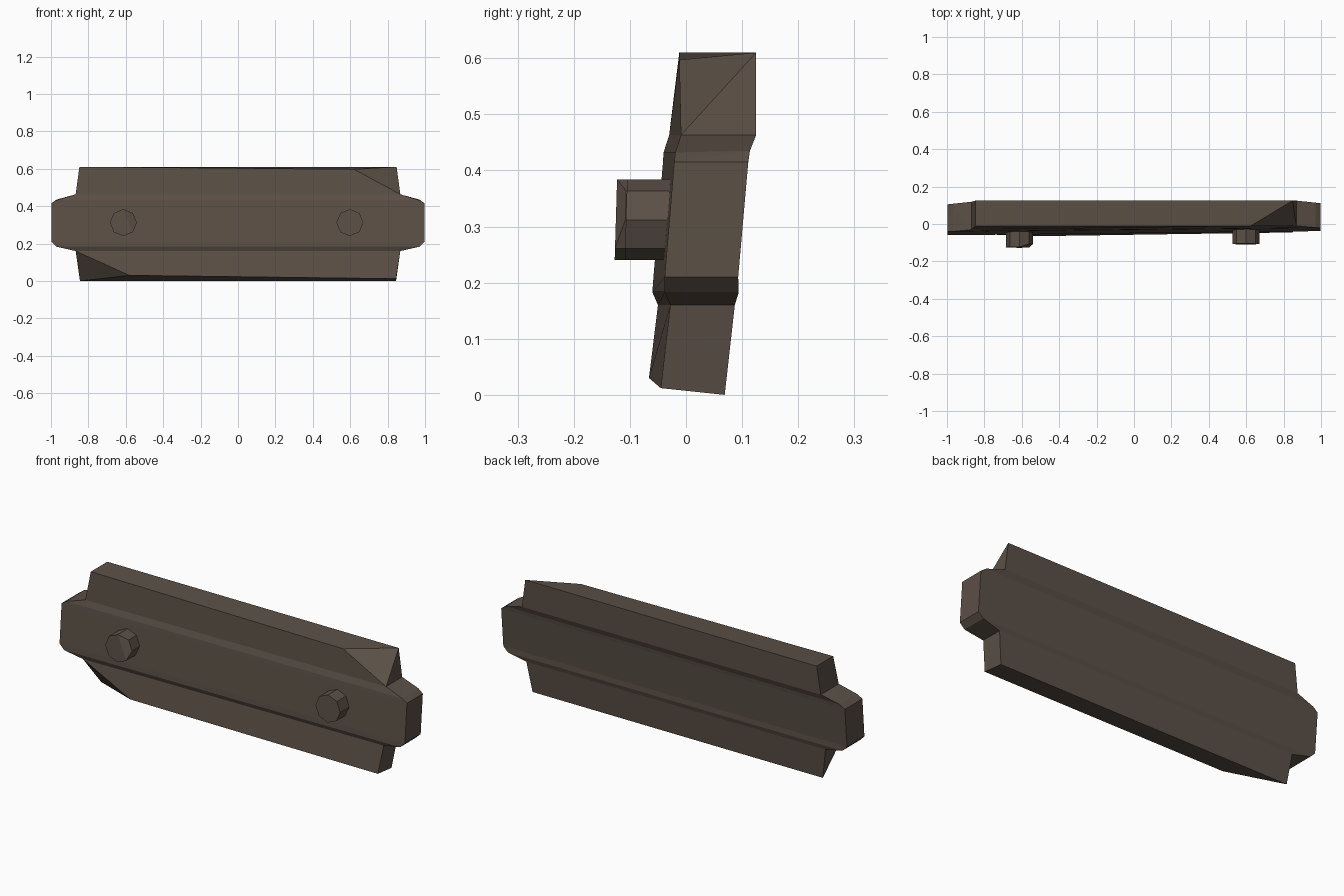
import bpy, bmesh, math

if "Cube" in bpy.data.objects:
    bpy.data.objects.remove(bpy.data.objects["Cube"])

# One dark weathered brown
brown = bpy.data.materials.new("dark_brown")
brown.diffuse_color = (0.105, 0.08, 0.062, 1)
brown.use_nodes = True
brown.node_tree.nodes["Principled BSDF"].inputs["Base Color"].default_value = brown.diffuse_color


def finish(name, bm):
    bmesh.ops.recalc_face_normals(bm, faces=bm.faces)
    mesh = bpy.data.meshes.new(name)
    bm.to_mesh(mesh)
    bm.free()
    mesh.materials.append(brown)
    obj = bpy.data.objects.new(name, mesh)
    bpy.context.collection.objects.link(obj)
    return obj


# Plank rows, bottom to top:
# half width, front z, front y left, front y right, back z, back y
ROWS = [
    (0.845, 0.012, -0.066, -0.045, 0.000, 0.069),
    (0.868, 0.160, -0.050, -0.028, 0.160, 0.087),
    (0.970, 0.183, -0.060, -0.038, 0.183, 0.094),
    (0.998, 0.210, -0.058, -0.038, 0.210, 0.093),
    (0.998, 0.415, -0.041, -0.021, 0.415, 0.111),
    (0.970, 0.432, -0.040, -0.019, 0.435, 0.114),
    (0.868, 0.463, -0.030, -0.009, 0.463, 0.125),
    (0.848, 0.610, -0.012, -0.012, 0.610, 0.125),
]


def plank():
    bm = bmesh.new()
    rows = []
    last = len(ROWS) - 1
    for i, (w, zf, yl, yr, zb, yb) in enumerate(ROWS):
        # two opposite front corners are chipped off by sliding them inward
        xl = -0.58 if i == 0 else -w
        xr = 0.62 if i == last else w
        zl = 0.03 if i == 0 else zf
        zr = 0.597 if i == last else zf
        shift = 0.006 if 0 < i < last else 0
        rows.append([bm.verts.new(p) for p in (
            (xl, yl, zl), (xr, yr, zr), (w, yb, zb), (-w, yb - shift, zb))])
    for i, (a, b) in enumerate(zip(rows, rows[1:])):
        bm.faces.new((a[0], a[1], b[1], b[0]))          # front strip
        bm.faces.new((a[2], a[3], b[3], b[2]))          # back strip
        # ends, split so the chipped corners stay flat
        bm.faces.new((a[1], a[2], b[2]))
        bm.faces.new((a[1], b[2], b[1]))
        bm.faces.new((a[3], a[0], b[0]))
        bm.faces.new((a[3], b[0], b[3]))
    bm.faces.new(rows[0])
    bm.faces.new(rows[-1])
    return finish("plank", bm)


def bolt(name, cx, front, chipped=False):
    """Eight-sided peg sticking out of the front; one side may be worn."""
    bm = bmesh.new()
    n, r, cz = 8, 0.072, 0.312
    outer, inner = [], []
    for k in range(n):
        a = 2 * math.pi * k / n
        x, z = cx + r * math.cos(a), cz + r * math.sin(a)
        worn = 0.017 if chipped and k in (0, 1) else 0
        tilt = 0.03 * (z - cz)
        outer.append(bm.verts.new((x, front + tilt + worn, z)))
        inner.append(bm.verts.new((x, 0.0, z)))
    for k in range(n):
        j = (k + 1) % n
        bm.faces.new((outer[k], outer[j], inner[j], inner[k]))
    if chipped:
        bm.faces.new((outer[7], outer[0], outer[1], outer[2]))
        bm.faces.new(outer[2:8])
    else:
        bm.faces.new(outer)
    bm.faces.new(inner)
    return finish(name, bm)


plank()
bolt("left_bolt", -0.613, -0.125, chipped=True)
bolt("right_bolt", 0.598, -0.107)
